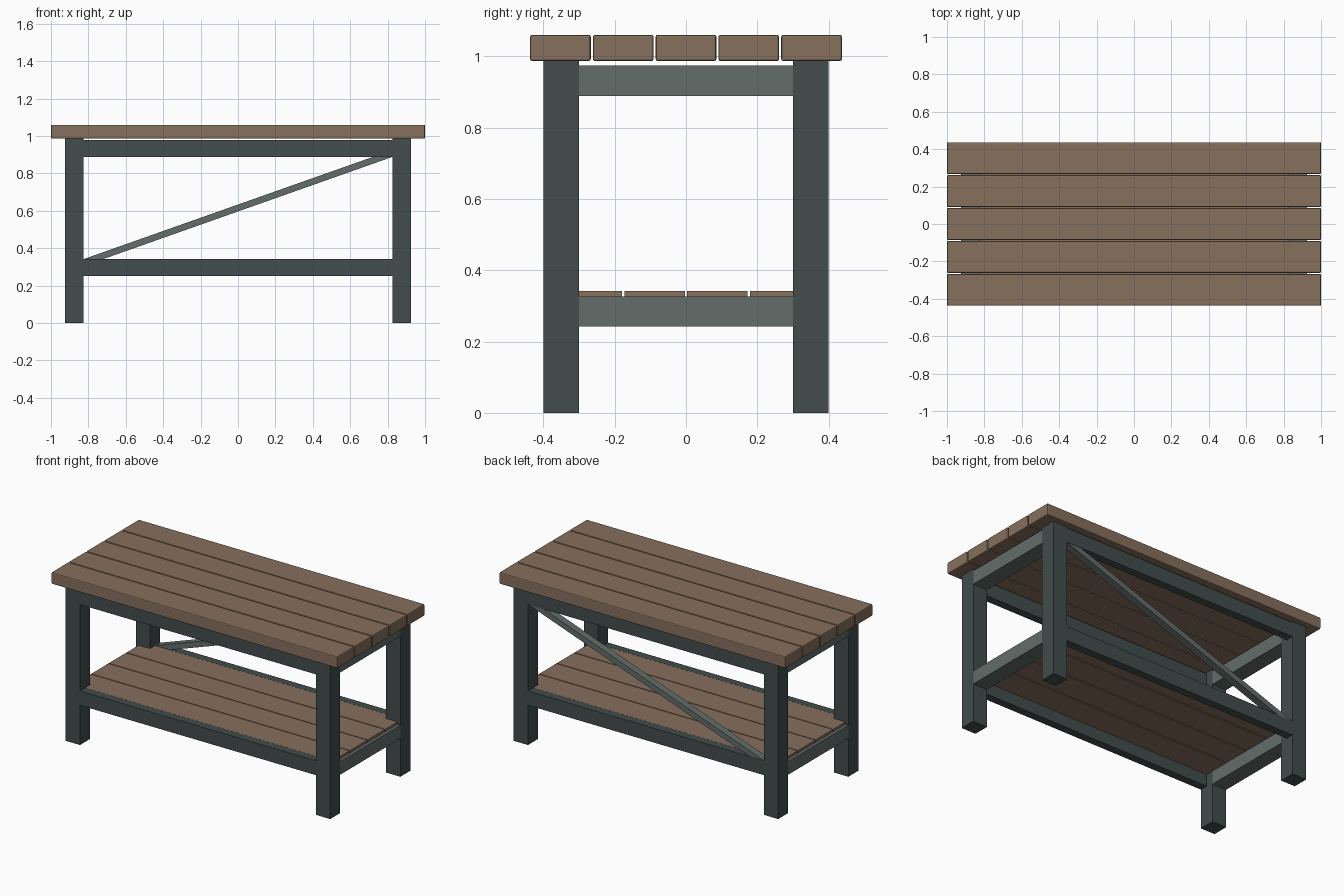
import bpy
import bmesh

cube = bpy.data.objects.get("Cube")
if cube:
    bpy.data.objects.remove(cube, do_unlink=True)


def make_material(name, rgb):
    mat = bpy.data.materials.new(name)
    mat.use_nodes = True
    color = (*rgb, 1.0)
    mat.diffuse_color = color
    mat.node_tree.nodes["Principled BSDF"].inputs["Base Color"].default_value = color
    return mat


WOOD = make_material("brown_wood", (0.24, 0.162, 0.108))
DARK = make_material("dark_grey_paint", (0.055, 0.073, 0.072))
LIGHT = make_material("light_grey_paint", (0.122, 0.153, 0.142))


def prism(name, outline, y0, y1, mat, bevel=0.0):
    """Extrude an outline in the x-z plane from y0 to y1."""
    bm = bmesh.new()
    face = bm.faces.new([bm.verts.new((x, y0, z)) for x, z in outline])
    moved = bmesh.ops.extrude_face_region(bm, geom=[face])["geom"]
    verts = [v for v in moved if isinstance(v, bmesh.types.BMVert)]
    bmesh.ops.translate(bm, verts=verts, vec=(0, y1 - y0, 0))
    bmesh.ops.recalc_face_normals(bm, faces=bm.faces[:])
    mesh = bpy.data.meshes.new(name)
    bm.to_mesh(mesh)
    bm.free()
    mesh.materials.append(mat)
    obj = bpy.data.objects.new(name, mesh)
    bpy.context.collection.objects.link(obj)
    if bevel:
        mod = obj.modifiers.new("eased_edges", "BEVEL")
        mod.width = bevel
        mod.segments = 2
    return obj


def box(name, xs, ys, zs, mat, bevel=0.0):
    (x0, x1), (z0, z1) = sorted(xs), sorted(zs)
    y0, y1 = sorted(ys)
    return prism(name, [(x0, z0), (x1, z0), (x1, z1), (x0, z1)], y0, y1, mat, bevel)


INNER_X, OUTER_X = 0.825, 0.925
INNER_Y, OUTER_Y = 0.30, 0.40
PITCH, PLANK = 0.176, 0.17

# Table top planks
for i in range(5):
    y = (i - 2) * PITCH
    box(f"top_plank_{i + 1}", (-1, 1), (y - PLANK / 2, y + PLANK / 2),
        (0.986, 1.06), WOOD, 0.006)

# Lower shelf planks, resting on the end rails
for i in range(4):
    y = (i - 1.5) * PITCH
    box(f"shelf_plank_{i + 1}", (-0.905, 0.905), (y - PLANK / 2, y + PLANK / 2),
        (0.326, 0.342), WOOD)

# Legs
for sx, side in ((1, "left"), (-1, "right")):
    for sy, end in ((-1, "front"), (1, "back")):
        box(f"{end}_{side}_leg", (sx * INNER_X, sx * OUTER_X),
            (sy * INNER_Y, sy * OUTER_Y), (0, 0.986), DARK)

# Long rails at front and back
for sy, end in ((-1, "front"), (1, "back")):
    for level, zs in (("upper", (0.888, 0.979)), ("lower", (0.251, 0.342))):
        box(f"{end}_{level}_rail", (-INNER_X, INNER_X),
            (sy * 0.35, sy * OUTER_Y), zs, DARK)

# Short rails at both ends
for sx, side in ((1, "left"), (-1, "right")):
    for level, zs in (("upper", (0.888, 0.974)), ("lower", (0.242, 0.326))):
        box(f"{side}_{level}_end_rail", (sx * INNER_X, sx * OUTER_X),
            (-INNER_Y, INNER_Y), zs, LIGHT)

# Diagonal brace across the back
prism("back_brace", [(-INNER_X, 0.342), (-0.72, 0.342), (INNER_X, 0.888), (0.72, 0.888)],
      0.352, 0.398, LIGHT)
